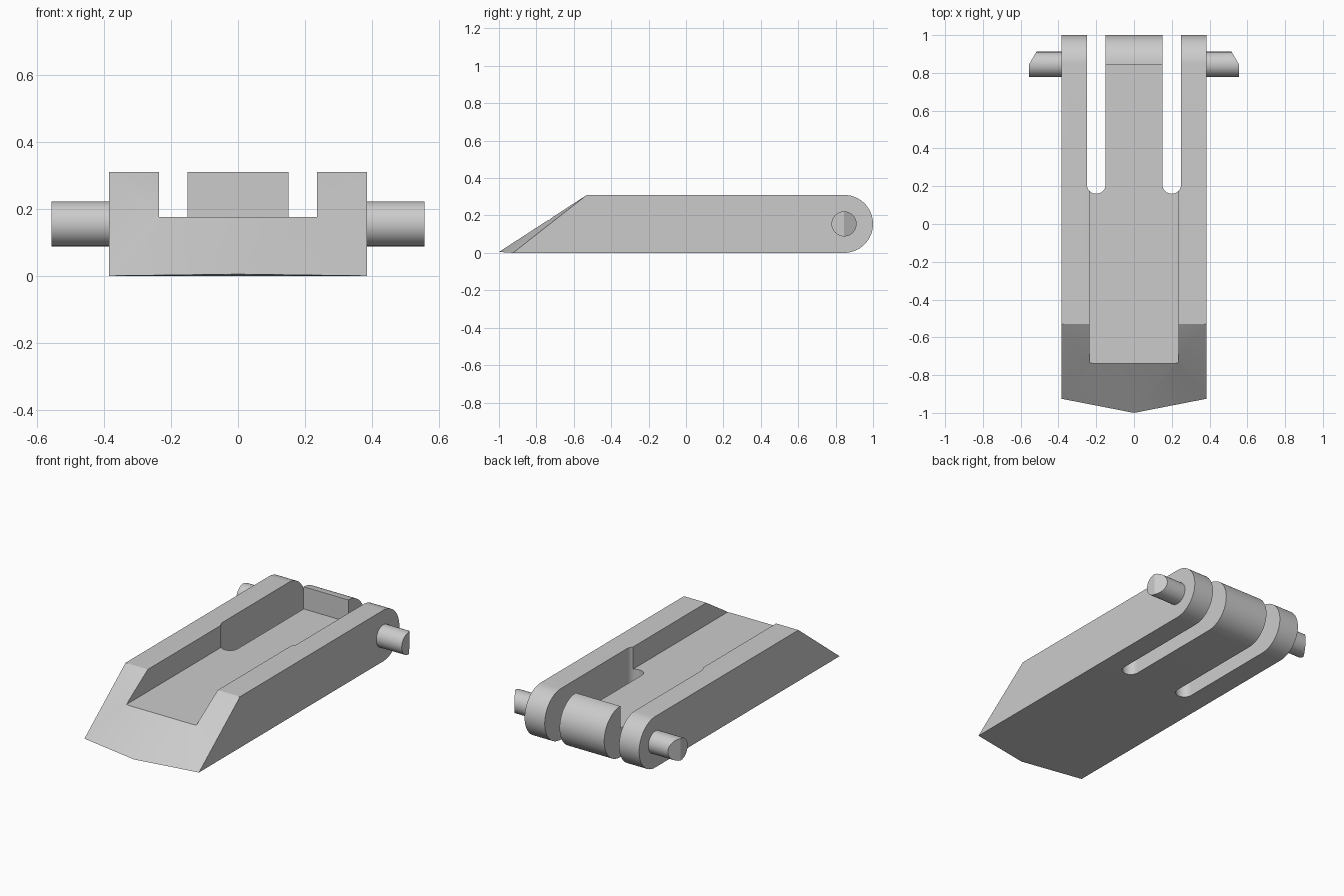
import bpy, bmesh, math

if "Cube" in bpy.data.objects:
    bpy.data.objects.remove(bpy.data.objects["Cube"], do_unlink=True)

HALF_W, HEIGHT = 0.385, 0.31
R = HEIGHT / 2
HINGE_Y = 1 - R

grey = bpy.data.materials.new("plain grey")
grey.use_nodes = True
colour = (0.6, 0.6, 0.6, 1)
grey.diffuse_color = colour
grey.node_tree.nodes["Principled BSDF"].inputs["Base Color"].default_value = colour


def hull(name, points):
    """Convex solid around the points, with flat regions merged."""
    bm = bmesh.new()
    for p in points:
        bm.verts.new(p)
    res = bmesh.ops.convex_hull(bm, input=bm.verts)
    loose = {v for v in res["geom_interior"] if isinstance(v, bmesh.types.BMVert)}
    bmesh.ops.delete(bm, geom=list(loose), context="VERTS")
    bmesh.ops.dissolve_limit(bm, angle_limit=0.005, verts=bm.verts, edges=bm.edges)
    bmesh.ops.recalc_face_normals(bm, faces=bm.faces)
    mesh = bpy.data.meshes.new(name)
    bm.to_mesh(mesh)
    bm.free()
    mesh.materials.append(grey)
    obj = bpy.data.objects.new(name, mesh)
    bpy.context.collection.objects.link(obj)
    return obj


def arc(radius, start, end, n):
    for i in range(n + 1):
        a = math.radians(start + (end - start) * i / n)
        yield radius * math.cos(a), radius * math.sin(a)


def activate(obj):
    bpy.ops.object.select_all(action="DESELECT")
    obj.select_set(True)
    bpy.context.view_layer.objects.active = obj


def cut(obj, cutter):
    mod = obj.modifiers.new("cut", "BOOLEAN")
    mod.operation, mod.solver, mod.object = "DIFFERENCE", "EXACT", cutter
    activate(obj)
    bpy.ops.object.modifier_apply(modifier=mod.name)
    bpy.data.objects.remove(cutter, do_unlink=True)


def smooth(obj):
    activate(obj)
    bpy.ops.object.shade_smooth_by_angle(angle=math.radians(25))


# Body: rounded hinge end, wedge front with a central point
points = [(0, -1, 0.005)]
for x in (-HALF_W, HALF_W):
    points += [(x, -0.53, HEIGHT), (x, -0.925, 0)]
    points += [(x, HINGE_Y + y, R + z) for y, z in arc(R, -90, 90, 32)]
body = hull("body", points)

# Open channel along the top, stopping at the middle hinge knuckle
cut(body, hull("channel_cutter", [(x, y, z) for x in (-0.235, 0.235)
                                  for y in (-1.2, HINGE_Y) for z in (0.175, 0.5)]))

# Two through slots with round inner ends
for side in (-1, 1):
    outline = [(x, 0.21 + y) for x, y in arc(0.05, 180, 360, 16)]
    outline += [(-0.05, 1.2), (0.05, 1.2)]
    cut(body, hull("slot_cutter", [(side * 0.2 + x, y, z)
                                   for x, y in outline for z in (-0.2, 0.5)]))
smooth(body)

# Hinge pins with the rear half of each tip bevelled
PIN_R = 0.067
for side, name in ((1, "left_pin"), (-1, "right_pin")):
    points = []
    for y, z in arc(PIN_R, 0, 360 - 360 / 32, 31):
        tip = 0.556 - 0.04 * max(0, y / PIN_R)
        points += [(side * x, HINGE_Y + y, R + z) for x in (HALF_W - 0.01, tip)]
    smooth(hull(name, points))
